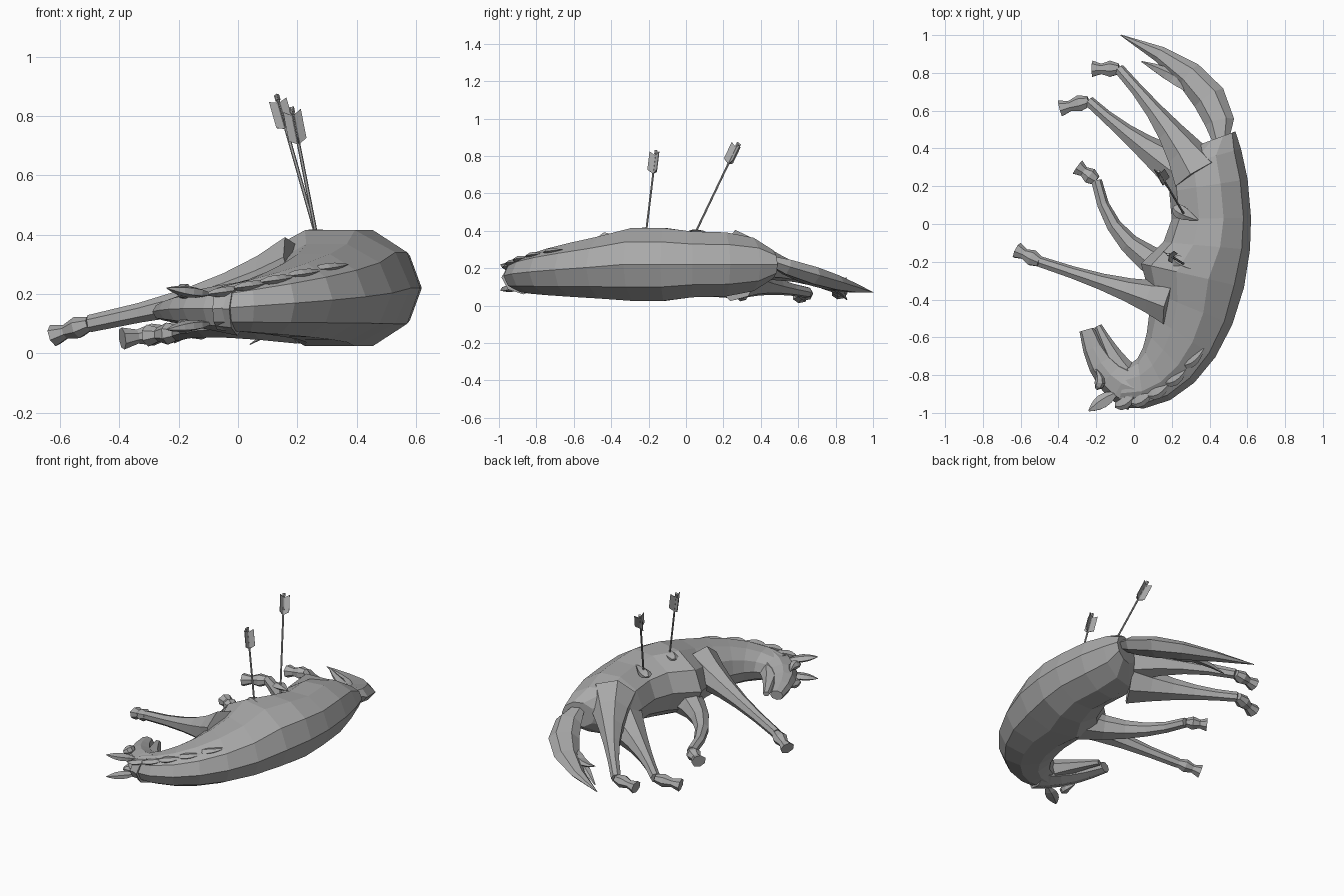
import bpy, bmesh, math
from mathutils import Vector

default_cube = bpy.data.objects.get("Cube")
if default_cube:
    bpy.data.objects.remove(default_cube)

UP = Vector((0, 0, 1))
SHADE = (0.4, 0.4, 0.4, 1)
grey = bpy.data.materials.new("plain grey")
grey.use_nodes = True
grey.diffuse_color = SHADE
grey.node_tree.nodes["Principled BSDF"].inputs["Base Color"].default_value = SHADE


def finish(name, bm):
    bmesh.ops.recalc_face_normals(bm, faces=bm.faces)
    mesh = bpy.data.meshes.new(name)
    bm.to_mesh(mesh)
    bm.free()
    mesh.materials.append(grey)
    bpy.context.collection.objects.link(bpy.data.objects.new(name, mesh))


def skin(name, rings, sides):
    """Loft flat faces over rings, each given as (centre, side vector, up vector)."""
    bm = bmesh.new()
    loops = []
    for centre, side, up in rings:
        angles = [math.tau * k / sides for k in range(sides)]
        loops.append([bm.verts.new(centre + side * math.cos(a) + up * math.sin(a)) for a in angles])
    for lower, upper in zip(loops, loops[1:]):
        for k in range(sides):
            bm.faces.new((lower[k - 1], lower[k], upper[k], upper[k - 1]))
    bm.faces.new(loops[0])
    bm.faces.new(loops[-1])
    finish(name, bm)


def limb(name, start, middle, end, radius, sides=6, flat=1.0, steps=5):
    """Tube on a smooth bend through three points; radius is a function of progress."""
    start, middle, end = Vector(start), Vector(middle), Vector(end)
    control = middle * 2 - (start + end) / 2
    rings = []
    for k in range(steps + 1):
        t = k / steps
        first, second = start.lerp(control, t), control.lerp(end, t)
        along = (second - first).normalized()
        side = along.cross(UP).normalized()
        rings.append((first.lerp(second, t), side * radius(t), side.cross(along) * radius(t) * flat))
    skin(name, rings, sides)


def mix(a, b, t):
    return a + (b - a) * t


def taper(thick, thin, power=1):
    return lambda t: mix(thin, thick, (1 - t) ** power)


def leaf(width):
    """Radius of a lock of hair: swelling in the middle, pointed at the tip."""
    return lambda t: width * (math.sin(math.pi * t ** 0.8) + 0.4 * (1 - t)) + 0.003


def body_ring(degrees, width, height, middle):
    """Upright slice hung inwards from the curve of the back."""
    a = math.radians(degrees)
    back = Vector((0.62 * math.cos(a), 0.98 * math.sin(a), middle))
    inward = Vector((-math.cos(a) / 0.62, -math.sin(a) / 0.98, 0)).normalized() * width / 2
    return back + inward, inward, UP * height / 2


# Trunk lying on its side, running into the curved neck
trunk = [(30, 0.2, 0.16), (24, 0.4, 0.3), (14, 0.42, 0.36), (2, 0.42, 0.37), (-8, 0.46, 0.41)]
rings = [body_ring(*row, 0.22) for row in trunk]
for k in range(7):
    s = (k / 6) ** 0.8
    rings.append(body_ring(mix(-20, -98, k / 6), mix(0.56, 0.22, s), mix(0.41, 0.15, s), mix(0.22, 0.15, s)))
skin("body", rings, 10)

# Head, with the lower jaw hanging slightly open
limb("head", (0, -0.87, 0.15), (-0.15, -0.77, 0.15), (-0.25, -0.56, 0.14), taper(0.12, 0.04), 8, 0.75)
limb("lower_jaw", (-0.06, -0.78, 0.15), (-0.12, -0.68, 0.15), (-0.19, -0.54, 0.14), taper(0.07, 0.02), 6, 0.8)
for side in (-1, 1):
    z = 0.15 + side * 0.05
    limb("ear", (-0.1, -0.9, z), (-0.18, -0.95, z + side * 0.01), (-0.24, -0.99, z + side * 0.02), leaf(0.03), 5, 0.5)
    limb("brow", (-0.2, -0.87, z), (-0.18, -0.83, z + side * 0.01), (-0.2, -0.77, z), leaf(0.02))

# Legs: thick root, knee, ankle, then the tip of the hoof
legs = {
    "upper_front": (0.13, (0.2, -0.42, 0.27), (-0.1, -0.33, 0.19), (-0.5, -0.2, 0.1), (-0.62, -0.14, 0.06)),
    "lower_front": (0.1, (0.2, -0.25, 0.13), (-0.07, -0.06, 0.1), (-0.2, 0.23, 0.07), (-0.3, 0.3, 0.06)),
    "upper_hind": (0.15, (0.34, 0.26, 0.26), (0.15, 0.54, 0.19), (-0.08, 0.82, 0.09), (-0.22, 0.82, 0.07)),
    "lower_hind": (0.13, (0.26, 0.27, 0.15), (0, 0.45, 0.11), (-0.24, 0.65, 0.07), (-0.39, 0.61, 0.05)),
}
for name, (thickness, root, knee, ankle, toe) in legs.items():
    limb(name + "_leg", root, knee, ankle, taper(thickness, 0.03, 2), 7)
    heel = Vector(ankle)
    limb(name + "_hoof", heel, heel.lerp(Vector(toe), 0.5), toe,
         lambda t: 0.037 - 0.008 * math.cos(math.pi * t * 3), 7, 0.85, 3)

# Tail with two loose strands
limb("tail", (0.46, 0.4, 0.26), (0.35, 0.73, 0.14), (-0.07, 1, 0.07), leaf(0.07), 6, 0.6)
for z in (0.03, 0.15):
    limb("tail_strand", (0.36, 0.68, 0.13), (0.2, 0.78, 0.11), (0.04, 0.86, z), leaf(0.03), 5, 0.5)

# Mane locks laid along the crest of the neck
for k in range(5):
    t = k / 4
    root = Vector((mix(-0.1, 0.25, t), mix(-0.96, -0.74, t * t), mix(0.2, 0.28, t)))
    limb("mane_lock", root, root + Vector((0.06, 0.02, 0.01)), root + Vector((0.12, 0.08, 0.02)), leaf(0.025), 5, 0.5)


def arrow(base, tip):
    """Shaft with a thicker notch, three swept vanes and a raised wound."""
    base, tip = Vector(base), Vector(tip)
    axis = (tip - base).normalized()
    side = axis.cross(Vector((0, 1, 0))).normalized()
    up = side.cross(axis)
    notch = tip - axis * 0.02
    stations = ((base - axis * 0.08, 0.006), (notch, 0.006), (notch, 0.009), (tip, 0.009))
    skin("arrow_shaft", [(c, side * r, up * r) for c, r in stations], 6)
    for k in range(3):
        a = math.tau * k / 3 + 0.5
        out = side * math.cos(a) + up * math.sin(a)
        thick = axis.cross(out) * 0.004
        bm = bmesh.new()
        outline = ((0.13, 0), (0.11, 0.034), (0.01, 0.034), (0.03, 0))
        vane = bm.faces.new([bm.verts.new(tip - axis * d + out * w - thick / 2) for d, w in outline])
        extruded = bmesh.ops.extrude_face_region(bm, geom=[vane], use_keep_orig=True)["geom"]
        moved = [v for v in extruded if isinstance(v, bmesh.types.BMVert)]
        bmesh.ops.translate(bm, verts=moved, vec=thick)
        finish("arrow_vane", bm)
    limb("wound_edge", base + Vector((-0.05, 0.03, -0.03)), base - UP * 0.02,
         base + Vector((0.08, -0.04, -0.01)), leaf(0.03), 5, 0.5)


arrow((0.26, 0.06, 0.41), (0.13, 0.28, 0.87))
arrow((0.26, -0.21, 0.42), (0.18, -0.16, 0.83))
